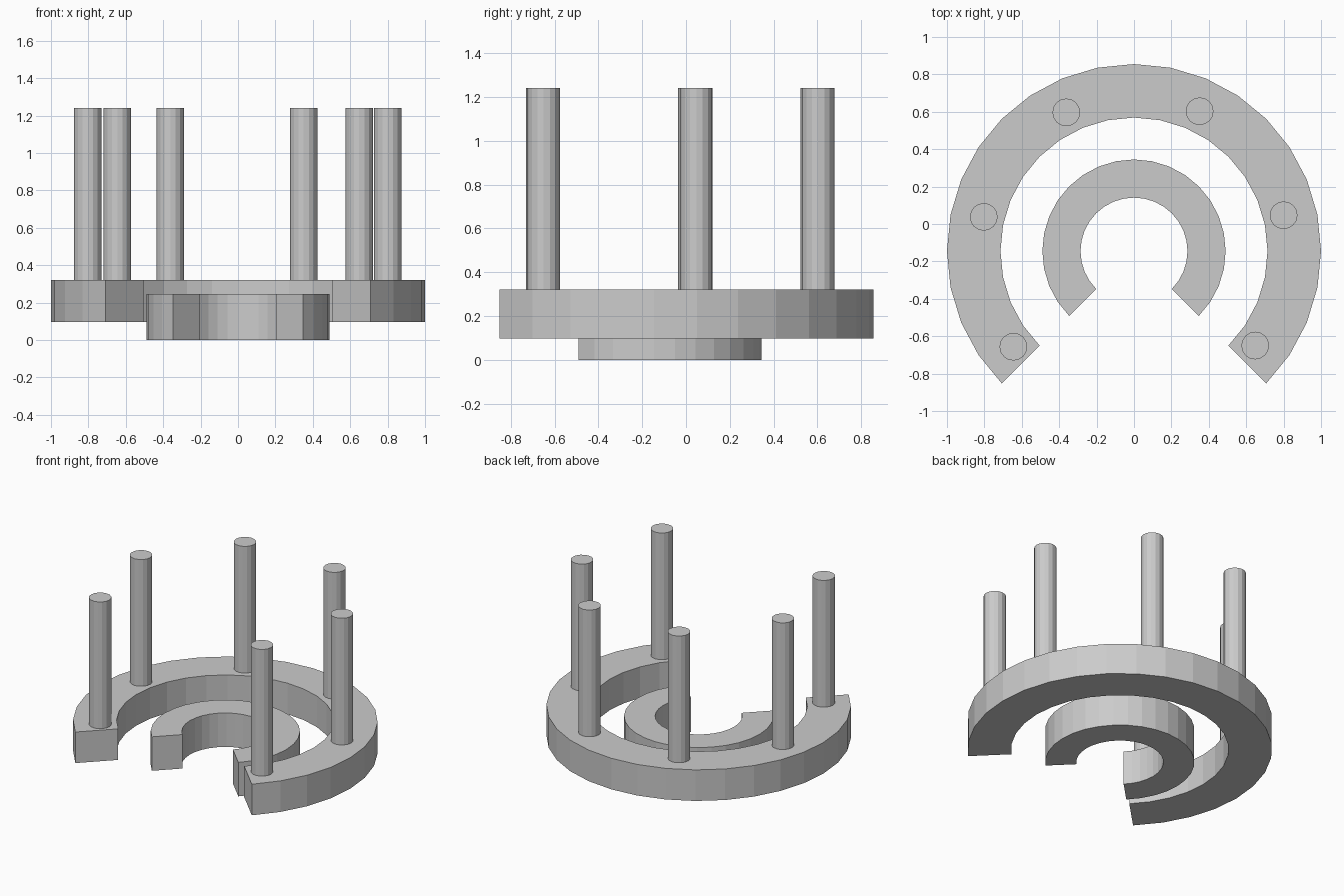
import bpy, bmesh
from math import cos, sin, radians

if "Cube" in bpy.data.objects:
    bpy.data.objects.remove(bpy.data.objects["Cube"])

CENTRE_Y = -0.145
STEPS = 24


def open_ring(name, r_in, r_out, z0, z1):
    """Flat 270 degree ring with its gap to the front."""
    bm = bmesh.new()
    sections = []
    for i in range(STEPS + 1):
        a = radians(-45 + 270 * i / STEPS)
        sections.append([bm.verts.new((r * cos(a), CENTRE_Y + r * sin(a), z))
                         for r, z in ((r_in, z0), (r_out, z0), (r_out, z1), (r_in, z1))])
    for s, t in zip(sections, sections[1:]):
        for k in range(4):
            n = (k + 1) % 4
            bm.faces.new((s[k], s[n], t[n], t[k]))
    bm.faces.new(sections[0])
    bm.faces.new(sections[-1])
    bmesh.ops.recalc_face_normals(bm, faces=bm.faces)
    mesh = bpy.data.meshes.new(name)
    bm.to_mesh(mesh)
    bm.free()
    bpy.context.collection.objects.link(bpy.data.objects.new(name, mesh))


def pin(name, x, y, z0=0.32, z1=1.24):
    bpy.ops.mesh.primitive_cylinder_add(vertices=16, radius=0.074, depth=z1 - z0,
                                        location=(x, y, (z0 + z1) / 2))
    bpy.context.object.name = name


# Raised outer ring and lower inner ring
open_ring("outer_ring", 0.714, 1.0, 0.097, 0.322)
open_ring("inner_ring", 0.286, 0.49, 0.0, 0.246)

# Upright pins standing on the outer ring
pins = [("back_left", -0.362, 0.597), ("back_right", 0.351, 0.603),
        ("middle_left", -0.803, 0.038), ("middle_right", 0.80, 0.047),
        ("front_left", -0.645, -0.656), ("front_right", 0.648, -0.65)]
for label, x, y in pins:
    pin(label + "_pin", x, y)
